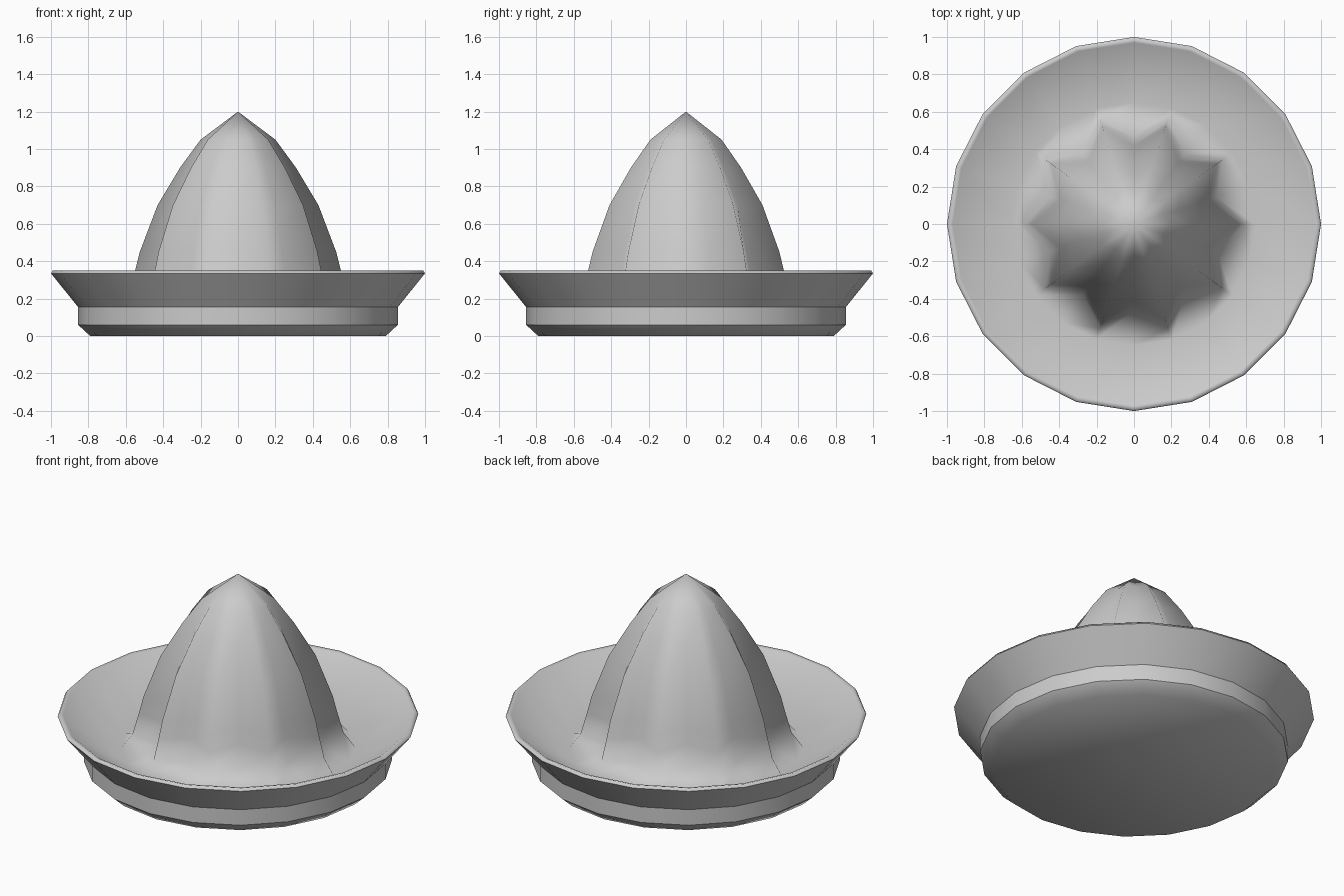
import bpy, bmesh
from math import cos, sin, pi

if "Cube" in bpy.data.objects:
    bpy.data.objects.remove(bpy.data.objects["Cube"])

N = 20  # sides of the dish; every second one carries a reamer ridge

# (ridge radius, valley radius, height), from underside, round the rim, to the tip
dish = [(0.79, 0.79, 0.0), (0.855, 0.855, 0.06), (0.855, 0.855, 0.155),
        (1.0, 1.0, 0.335), (0.99, 0.99, 0.35), (0.97, 0.97, 0.345)]
reamer = [(0.65, 0.65, 0.135), (0.585, 0.465, 0.225), (0.55, 0.42, 0.35),
          (0.525, 0.40, 0.45), (0.43, 0.34, 0.70), (0.31, 0.25, 0.90),
          (0.20, 0.165, 1.05)]
sharp_rings = (1, 2, 3)  # crisp steps round the outside of the dish

bm = bmesh.new()


def ring(ridge, valley, z):
    verts = []
    for i in range(N):
        r, a = (valley if i % 2 else ridge), 2 * pi * i / N
        verts.append(bm.verts.new((r * cos(a), r * sin(a), z)))
    return verts


rings = [ring(*p) for p in dish + reamer]

# Walls
for a, b in zip(rings, rings[1:]):
    for i in range(N):
        j = (i + 1) % N
        bm.faces.new((a[i], a[j], b[j], b[i]))

# Flat underside
bm.faces.new(rings[0][::-1])

# Pointed tip
tip = bm.verts.new((0, 0, 1.2))
for i in range(N):
    bm.faces.new((rings[-1][i], rings[-1][(i + 1) % N], tip))

# Smooth shading, with crisp steps outside
bmesh.ops.recalc_face_normals(bm, faces=bm.faces)
for f in bm.faces:
    f.smooth = True
for k in sharp_rings:
    for i in range(N):
        bm.edges.get((rings[k][i], rings[k][(i + 1) % N])).smooth = False

mesh = bpy.data.meshes.new("citrus_juicer")
bm.to_mesh(mesh)
bm.free()
juicer = bpy.data.objects.new("citrus_juicer", mesh)
bpy.context.collection.objects.link(juicer)
